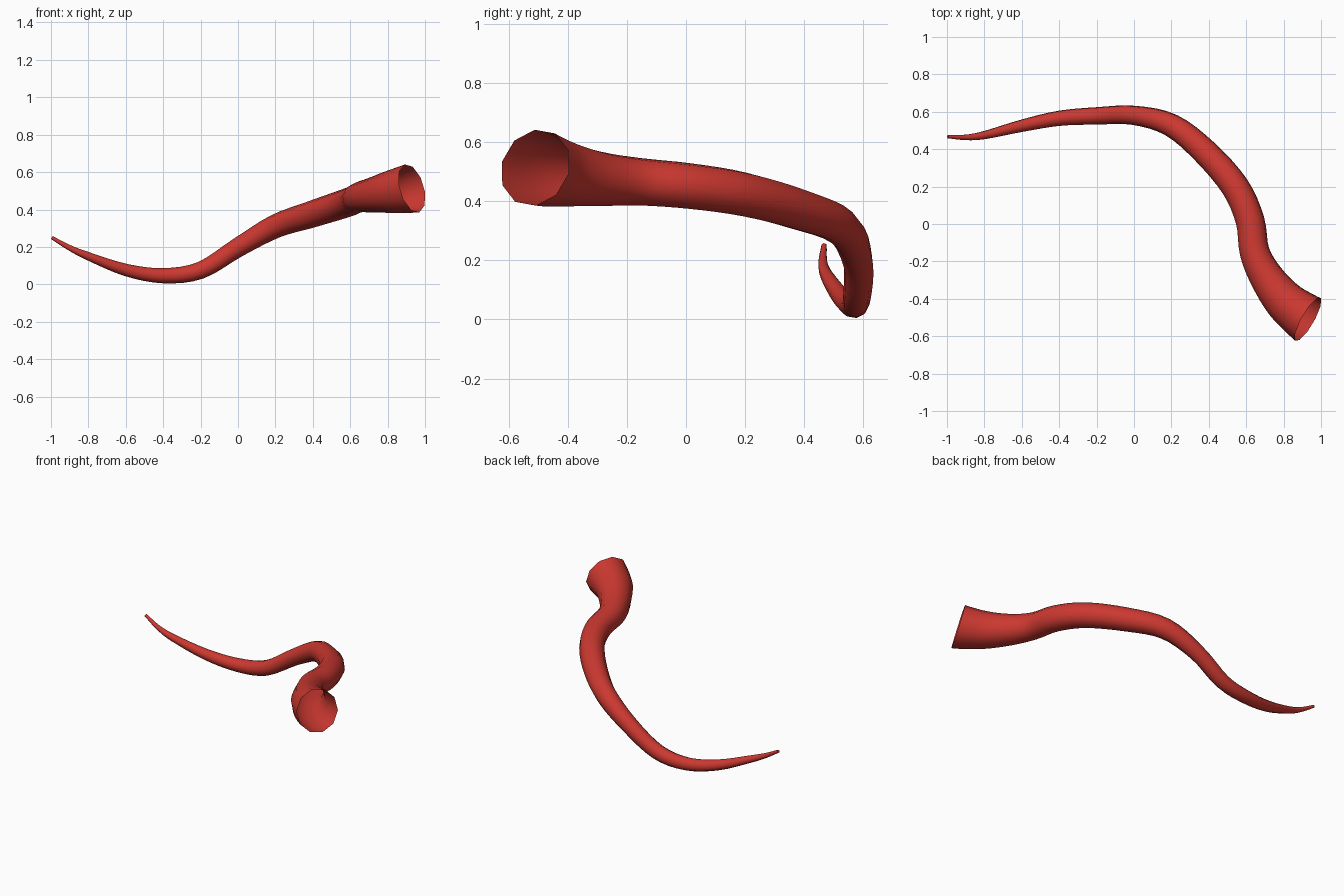
import bpy, bmesh, math
from mathutils import Vector

if "Cube" in bpy.data.objects:
    bpy.data.objects.remove(bpy.data.objects["Cube"])

SIDES, STEPS = 10, 4

# Centre line and radius, from the thin tip to the open flared root
PATH = [Vector(p) for p in (
    (-.995, .467, .25, .009), (-.9, .463, .195, .015), (-.8, .475, .15, .022),
    (-.6, .525, .077, .033), (-.4, .565, .046, .041), (-.2, .578, .075, .047),
    (0, .581, .197, .052), (.2, .528, .31, .063), (.38, .385, .37, .071),
    (.54, .2, .422, .076), (.62, .02, .45, .078), (.645, -.15, .465, .081),
    (.71, -.285, .475, .093), (.81, -.415, .493, .113), (.93, -.51, .513, .134))]
ROOT_DIRECTION = Vector((.84, -.48, .25)).normalized()


def smooth_path(points):
    """Catmull-Rom samples through the points."""
    pts = [2 * points[0] - points[1], *points, 2 * points[-1] - points[-2]]
    out = []
    for a, b, c, d in zip(pts, pts[1:], pts[2:], pts[3:]):
        for k in range(STEPS):
            t = k / STEPS
            out.append(.5 * (2 * b + (c - a) * t + (2 * a - 5 * b + 4 * c - d) * t ** 2
                             + (3 * b - a - 3 * c + d) * t ** 3))
    return out + [points[-1]]


# Sweep rings along the centre line
samples = smooth_path(PATH)
bm = bmesh.new()
rings = []
for i, s in enumerate(samples):
    before, after = samples[max(i - 1, 0)], samples[min(i + 1, len(samples) - 1)]
    tangent = (after - before).xyz.normalized()
    if i == len(samples) - 1:
        tangent = ROOT_DIRECTION
    side = tangent.cross(Vector((0, 0, 1))).normalized()
    up = side.cross(tangent)
    angles = [math.tau * (k + .25) / SIDES for k in range(SIDES)]
    rings.append([bm.verts.new(s.xyz + s.w * (side * math.cos(a) + up * math.sin(a)))
                  for a in angles])
for r, q in zip(rings, rings[1:]):
    for k in range(SIDES):
        n = (k + 1) % SIDES
        bm.faces.new((r[k], r[n], q[n], q[k]))
bm.faces.new(rings[0])  # closed tip, open root
bmesh.ops.recalc_face_normals(bm, faces=bm.faces)

mesh = bpy.data.meshes.new("tail")
bm.to_mesh(mesh)
bm.free()
tail = bpy.data.objects.new("tail", mesh)
bpy.context.collection.objects.link(tail)

# Red skin
red = bpy.data.materials.new("red skin")
red.use_nodes = True
color = (.6, .04, .03, 1)
red.diffuse_color = color
red.node_tree.nodes["Principled BSDF"].inputs["Base Color"].default_value = color
mesh.materials.append(red)

bpy.context.view_layer.objects.active = tail
tail.select_set(True)
bpy.ops.object.shade_smooth_by_angle(angle=math.radians(60))
